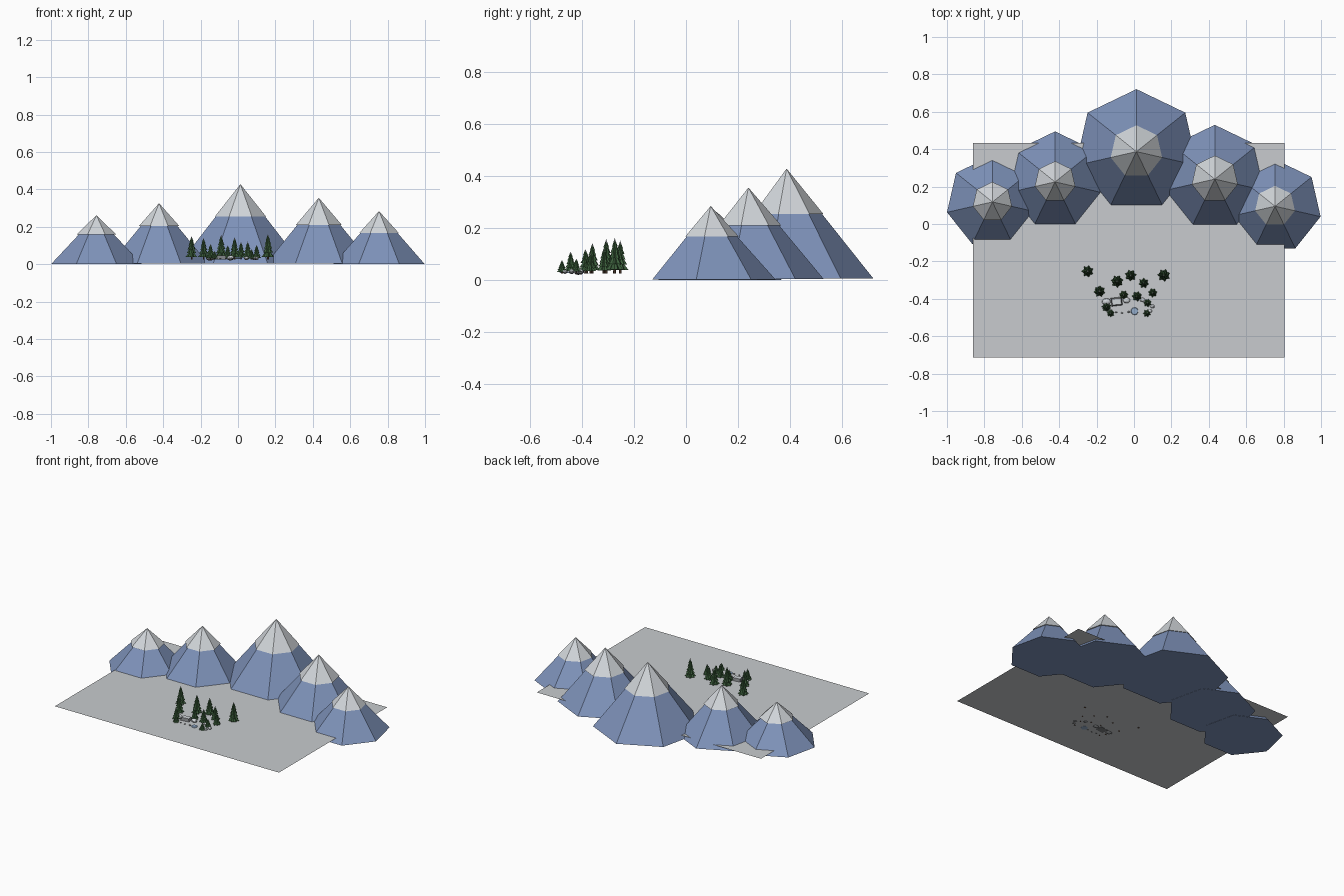
import bpy, bmesh, math, random
from mathutils import Matrix, Vector

if "Cube" in bpy.data.objects:
    bpy.data.objects.remove(bpy.data.objects["Cube"])

random.seed(4)
GROUND_Z = 0.028


def material(name, rgb):
    m = bpy.data.materials.new(name)
    m.diffuse_color = (*rgb, 1)
    m.use_nodes = True
    m.node_tree.nodes["Principled BSDF"].inputs["Base Color"].default_value = m.diffuse_color
    return m


SNOW = material("snow white", (0.64, 0.67, 0.70))
FIELD = material("field pale grey", (0.58, 0.60, 0.62))
BLUE = material("mountain blue", (0.21, 0.29, 0.49))
GREEN = material("pine green", (0.045, 0.115, 0.045))
BARK = material("bark brown", (0.09, 0.05, 0.03))
STONE = material("stone grey", (0.20, 0.21, 0.22))
ICE = material("ice blue", (0.30, 0.42, 0.60))


def finish(bm, name, mats):
    bmesh.ops.recalc_face_normals(bm, faces=bm.faces)
    me = bpy.data.meshes.new(name)
    bm.to_mesh(me)
    bm.free()
    for m in mats:
        me.materials.append(m)
    ob = bpy.data.objects.new(name, me)
    bpy.context.collection.objects.link(ob)
    return ob


def ring(bm, x, y, z, radii, turn=0.0):
    """Ring of vertices starting at +y, one radius per corner."""
    n = len(radii)
    return [bm.verts.new((x + r * math.sin(turn + 2 * math.pi * i / n),
                          y + r * math.cos(turn + 2 * math.pi * i / n), z))
            for i, r in enumerate(radii)]


def skin(bm, a, b, mat=0):
    """Join two rings, or a ring and a single tip vertex."""
    n = len(a)
    for i in range(n):
        j = (i + 1) % n
        f = bm.faces.new((a[i], a[j], b) if isinstance(b, bmesh.types.BMVert)
                         else (a[i], a[j], b[j], b[i]))
        f.material_index = mat


def cone(bm, x, y, z0, z1, radii, turn=0.0, mat=0):
    base = ring(bm, x, y, z0, radii, turn)
    bm.faces.new(base).material_index = mat
    skin(bm, base, bm.verts.new((x, y, z1)), mat)


# Snowy field
bm = bmesh.new()
bm.faces.new([bm.verts.new((x, y, GROUND_Z)) for x, y in
              ((-0.86, -0.715), (0.805, -0.715), (0.805, 0.433), (-0.86, 0.433))])
finish(bm, "snow_field", [FIELD])

# Seven-sided mountains: x, y, base z, peak z, radius, cap z, cap radius
MOUNTAINS = [
    (-0.757, 0.118, 0.000, 0.262, 0.249, 0.160, 0.107),
    (-0.422, 0.225, 0.003, 0.326, 0.270, 0.204, 0.111),
    (0.013, 0.387, 0.005, 0.428, 0.334, 0.254, 0.141),
    (0.432, 0.240, 0.003, 0.355, 0.290, 0.210, 0.126),
    (0.754, 0.095, 0.001, 0.284, 0.250, 0.166, 0.109),
]
for i, (x, y, z0, z1, r, cz, cr) in enumerate(MOUNTAINS):
    bm = bmesh.new()
    cone(bm, x, y, z0, z1 - 0.003, [r] * 7)
    finish(bm, f"mountain_{i + 1}", [BLUE])
    bm = bmesh.new()
    cone(bm, x, y, cz, z1, [cr] * 7)
    finish(bm, f"mountain_snow_cap_{i + 1}", [SNOW])


# Pine trees: trunk plus star-shaped tiers, each with a small snow dusting
def pine(name, x, y, top):
    bm = bmesh.new()
    h = top - 0.026
    rad = 0.014 + 0.15 * h
    low = ring(bm, x, y, 0.025, [rad * 0.16] * 6)
    high = ring(bm, x, y, 0.026 + h * 0.3, [rad * 0.14] * 6)
    bm.faces.new(low).material_index = 1
    bm.faces.new(high).material_index = 1
    skin(bm, low, high, 1)
    tiers = 5
    for t in range(tiers):
        z0 = 0.026 + h * (0.10 + 0.165 * t)
        z1 = min(z0 + h * 0.34, top)
        r = rad * (1 - 0.165 * t)
        turn = random.uniform(0, 1)
        star = [r if k % 2 == 0 else r * 0.68 for k in range(14)]
        cone(bm, x, y, z0, z1, star, turn, 0)
        # dusting sits on the upper part of the tier
        cone(bm, x, y, z0 + (z1 - z0) * 0.55, z1 + 0.001,
             [s * 0.47 for s in star], turn + 0.1, 2 if t % 2 == 0 or t == tiers - 1 else 0)
    finish(bm, name, [GREEN, BARK, SNOW])


TREES = [
    (-0.248, -0.253, 0.150), (-0.090, -0.307, 0.156), (-0.018, -0.275, 0.143),
    (0.052, -0.316, 0.120), (0.160, -0.274, 0.160), (-0.184, -0.360, 0.140),
    (-0.055, -0.380, 0.100), (0.016, -0.387, 0.118), (0.100, -0.368, 0.102),
    (-0.147, -0.444, 0.108), (0.072, -0.422, 0.080), (0.070, -0.477, 0.075),
    (-0.125, -0.477, 0.070),
]
for i, t in enumerate(TREES):
    pine(f"pine_tree_{i + 1}", *t)


# Low boulders with snow on top
def boulder(name, x, y, sx, sy, sz, mats):
    bm = bmesh.new()
    bmesh.ops.create_icosphere(bm, subdivisions=2, radius=1,
                               matrix=Matrix.Translation((x, y, GROUND_Z + sz * 0.4))
                               @ Matrix.Diagonal((sx, sy, sz, 1)))
    for f in bm.faces:
        f.material_index = 1 if f.calc_center_median().z > GROUND_Z + sz * 0.6 else 0
    finish(bm, name, mats)


ROCKS = [
    (-0.148, -0.415, 0.024, 0.018, 0.015), (-0.040, -0.408, 0.020, 0.016, 0.014),
    (0.045, -0.405, 0.014, 0.011, 0.010), (0.098, -0.440, 0.013, 0.010, 0.010),
    (0.085, -0.465, 0.012, 0.009, 0.008),
]
for i, r in enumerate(ROCKS):
    boulder(f"boulder_{i + 1}", *r, [STONE, SNOW])
for i, (x, y) in enumerate([(-0.095, -0.472), (-0.064, -0.474), (-0.028, -0.470)]):
    boulder(f"pebble_{i + 1}", x, y, 0.006, 0.005, 0.004, [STONE, STONE])

# Snow-covered stone ridge between the boulders
bm = bmesh.new()
M = Matrix.Translation((-0.093, -0.415, GROUND_Z + 0.008)) @ Matrix.Rotation(0.12, 4, 'Z')
bmesh.ops.create_cube(bm, size=1, matrix=M @ Matrix.Diagonal((0.06, 0.046, 0.02, 1)))
for v in bm.verts:
    if v.co.z > GROUND_Z + 0.01:
        v.co = Vector((-0.093 + (v.co.x + 0.093) * 0.8, -0.415 + (v.co.y + 0.415) * 0.7, v.co.z))
bm.normal_update()
for f in bm.faces:
    f.material_index = 1 if f.normal.z > 0.5 else 0
finish(bm, "stone_ridge", [STONE, SNOW])

# Small frozen pond
bm = bmesh.new()
lo = ring(bm, 0.003, -0.466, GROUND_Z - 0.001, [0.021] * 10)
hi = ring(bm, 0.003, -0.466, GROUND_Z + 0.004, [0.018] * 10)
bm.faces.new(lo)
bm.faces.new(hi)
skin(bm, lo, hi)
finish(bm, "frozen_pond", [ICE])
